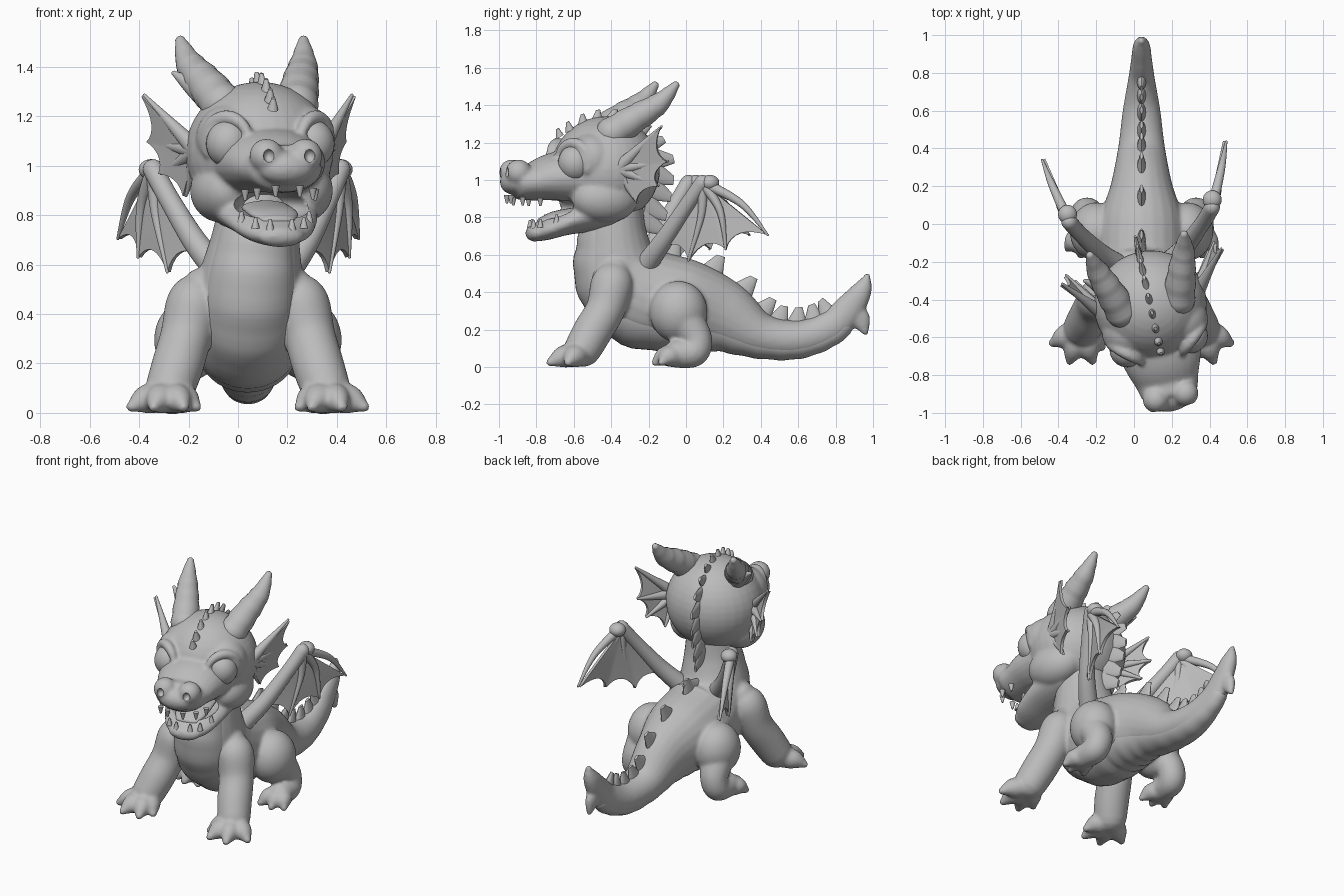
import bpy, bmesh, math
from math import sin, cos, pi, radians
from mathutils import Matrix, Vector as V

if "Cube" in bpy.data.objects:
    bpy.data.objects.remove(bpy.data.objects["Cube"])

grey = bpy.data.materials.new("plain_grey")
grey.use_nodes = True
grey.diffuse_color = (0.5, 0.5, 0.5, 1)
grey.node_tree.nodes["Principled BSDF"].inputs["Base Color"].default_value = grey.diffuse_color

X = V((1, 0, 0))
KEEP, FLIP = Matrix(), Matrix.Scale(-1, 4, X)
BODY = Matrix.Translation((0.04, 0, 0))
HEAD = Matrix.Translation((0.08, -0.4, 0)) @ Matrix.Rotation(radians(12.5), 4, 'Z')
WINGS = BODY @ Matrix.Rotation(0.1, 4, 'Z')


def spline(stations, steps=8):
    """Smooth a list of (x, y, z, half width, half height) stations."""
    pts = [V(s if len(s) == 5 else (*s, s[3])) for s in stations]
    out = []
    for i in range(len(pts) - 1):
        a, b, c, d = (pts[max(0, min(len(pts) - 1, i + k))] for k in (-1, 0, 1, 2))
        for k in range(steps):
            t = k / steps
            out.append(b + (c - a) * t / 2 + (a * 2 - b * 5 + c * 4 - d) * t * t / 2
                       + (b * 3 - a - c * 3 + d) * t ** 3 / 2)
    return out + [pts[-1]]


def frames(samples):
    """Centre, tangent, side and dorsal direction, and the two radii."""
    out = []
    for i, s in enumerate(samples):
        t = (samples[min(i + 1, len(samples) - 1)] - samples[max(i - 1, 0)]).to_3d().normalized()
        side = (X - t * t.x).normalized()
        out.append((s.to_3d(), t, side, side.cross(t), s[3], s[4]))
    return out


def tube(bm, samples, sides=24):
    """Elliptical tube with rounded ends."""
    f = frames(samples)
    cap = []
    for end, sign in ((f[0], -1), (f[-1], 1)):
        c, t, sd, n, w, h = end
        cap.append([(c + t * sign * min(w, h) * sin(a), t, sd, n, w * cos(a), h * cos(a))
                    for a in (0.4, 0.8, 1.15, 1.45)])
    rings = []
    for c, t, sd, n, w, h in cap[0][::-1] + f + cap[1]:
        rings.append([bm.verts.new(c + sd * w * cos(2 * pi * k / sides) + n * h * sin(2 * pi * k / sides))
                      for k in range(sides)])
    for p, q in zip(rings, rings[1:]):
        for k in range(sides):
            bm.faces.new((p[k], p[k - 1], q[k - 1], q[k]))
    bm.faces.new(rings[0])
    bm.faces.new(rings[-1][::-1])


def loft(bm, *stations):
    tube(bm, spline(stations))


def ball(bm, centre, radii):
    m = Matrix.Translation(centre) @ Matrix.Diagonal((*radii, 1))
    bmesh.ops.create_uvsphere(bm, u_segments=32, v_segments=20, radius=1, matrix=m)


def spike(bm, base, up, along, length, height, thick):
    m = Matrix((X * thick, along * length, up * height)).transposed().to_4x4()
    m.translation = base + up * height * 0.4
    bmesh.ops.create_cone(bm, cap_ends=True, segments=12, radius1=0.5, radius2=0.17, depth=1, matrix=m)


def mirror(bm):
    new = bmesh.ops.duplicate(bm, geom=bm.verts[:] + bm.edges[:] + bm.faces[:])["geom"]
    bmesh.ops.transform(bm, matrix=FLIP, verts=[g for g in new if isinstance(g, bmesh.types.BMVert)])


def finish(name, bm, frame):
    bm.transform(frame)
    bmesh.ops.recalc_face_normals(bm, faces=bm.faces[:])
    mesh = bpy.data.meshes.new(name)
    bm.to_mesh(mesh)
    bm.free()
    mesh.materials.append(grey)
    ob = bpy.data.objects.new(name, mesh)
    bpy.context.collection.objects.link(ob)
    bpy.ops.object.select_all(action='DESELECT')
    ob.select_set(True)
    bpy.context.view_layer.objects.active = ob
    bpy.ops.object.shade_smooth_by_angle(angle=radians(50))
    return ob


def fuse(ob, cutter=None):
    """Melt overlapping volumes into one skin."""
    r = ob.modifiers.new("fuse", 'REMESH')
    r.mode, r.voxel_size, r.use_smooth_shade = 'VOXEL', 0.011, True
    s = ob.modifiers.new("soften", 'SMOOTH')
    s.factor, s.iterations = 0.5, 6
    if cutter:
        b = ob.modifiers.new("openings", 'BOOLEAN')
        b.operation, b.object = 'DIFFERENCE', cutter
        cutter.hide_render = True
        cutter.hide_set(True)


def single(name, frame, build):
    bm = bmesh.new()
    build(bm)
    return finish(name, bm, frame)


def pair(name, frame, build):
    for side, m in (("left", KEEP), ("right", FLIP)):
        single(f"{side}_{name}", frame @ m, build)


def toe(bm, root, tip, r):
    a, b = V(root), V(tip)
    m = a.lerp(b, 0.6)
    loft(bm, (*a, r), (m.x, m.y, 0.055, r), (*b, r * 0.4))


def fan(bm, hub, tips, pull, thick):
    """Scalloped membrane spread between a hub and its finger tips."""
    hub = V(hub)
    for a, b in zip(tips, tips[1:]):
        a, b = V(a), V(b)
        ctrl = a.lerp(b, 0.5).lerp(hub, pull)
        edge = [a * (1 - t) ** 2 + ctrl * 2 * t * (1 - t) + b * t * t for t in (k / 8 for k in range(9))]
        for p, q in zip(edge, edge[1:]):
            bm.faces.new([bm.verts.new(v) for v in (hub, p, q)])
    bmesh.ops.remove_doubles(bm, verts=bm.verts[:], dist=0.0005)
    bmesh.ops.recalc_face_normals(bm, faces=bm.faces[:])
    bmesh.ops.solidify(bm, geom=bm.faces[:], thickness=thick)


# Body: legs and feet, then the trunk running from neck to tail tip
trunk = spline([(0.04, -0.38, 0.88, 0.15), (0.03, -0.385, 0.7, 0.18), (0.01, -0.355, 0.51, 0.22, 0.235),
                (0, -0.23, 0.38, 0.24, 0.265), (0, 0, 0.34, 0.23, 0.235), (0, 0.2, 0.275, 0.165, 0.19),
                (0, 0.4, 0.17, 0.125, 0.12), (0, 0.6, 0.15, 0.1), (0, 0.77, 0.21, 0.07, 0.09),
                (0, 0.87, 0.31, 0.055, 0.08), (0, 0.94, 0.41, 0.045, 0.055), (0, 0.97, 0.485, 0.018)])


def body(bm):
    loft(bm, (0.18, -0.38, 0.5, 0.09), (0.215, -0.395, 0.44, 0.115), (0.25, -0.43, 0.31, 0.105),
         (0.285, -0.5, 0.19, 0.105), (0.315, -0.55, 0.1, 0.1))
    for tip in ((0.47, -0.63, 0.025), (0.38, -0.725, 0.025), (0.26, -0.725, 0.025), (0.21, -0.65, 0.025)):
        toe(bm, (0.32, -0.55, 0.07), tip, 0.06)
    ball(bm, (0.24, -0.04, 0.295), (0.14, 0.155, 0.165))
    loft(bm, (0.27, 0.0, 0.24, 0.1), (0.285, 0.055, 0.15, 0.085), (0.3, 0.04, 0.08, 0.08), (0.31, -0.05, 0.07, 0.075))
    for tip in ((0.23, -0.15, 0.025), (0.32, -0.165, 0.025), (0.39, -0.13, 0.025)):
        toe(bm, (0.31, -0.04, 0.06), tip, 0.055)
    mirror(bm)
    tube(bm, trunk)
    loft(bm, (0, 0.86, 0.33, 0.04), (0, 0.925, 0.26, 0.035, 0.06), (0, 0.96, 0.185, 0.018))


fuse(single("body", BODY, body))


# Belly plates: a ribbed strip following the underside
def belly(bm):
    strip = []
    for i, (c, t, sd, n, w, h) in enumerate(frames(trunk)[7:68]):
        rib = 0.68 + 0.05 * abs(sin(pi * i / 4.001 + 0.4))
        strip.append(V((*(c - n * h * 0.35), w * 0.86, h * rib)))
    tube(bm, strip, 40)


single("belly_plates", BODY, belly)


# Crest along the back and tail
def crest(bm):
    path = frames(trunk)
    for i in (22, 28, 35, 41, 46, 51, 56, 61, 66):
        c, t, sd, n, w, h = path[i]
        size = 0.17 - 0.001 * i
        spike(bm, c + n * h * 0.94, (n + t * 0.3).normalized(), t, size, size * 0.75, 0.05)


single("back_crest", BODY, crest)


# Head: brows, cheeks, nose, skull and both jaws
EYE, OUT, ACROSS = V((0.172, -0.235, 1.09)), V((0.65, -0.75, 0.05)), V((0.75, 0.65, 0))


def head(bm):
    arc = []
    for k in range(9):
        a = radians(-25 + 29 * k)
        p = EYE + OUT * 0.02 + (ACROSS * cos(a) + V((0, 0, 1)) * sin(a)) * 0.105
        arc.append((*p, 0.014 + 0.016 * max(0, sin(a))))
    loft(bm, *arc)
    ball(bm, (0.145, -0.14, 1.11), (0.14, 0.14, 0.14))
    ball(bm, (0.165, -0.07, 0.9), (0.125, 0.18, 0.13))
    ball(bm, (0.08, -0.525, 1.04), (0.07, 0.07, 0.07))
    mirror(bm)
    ball(bm, (0, -0.03, 1.055), (0.3, 0.29, 0.285))
    loft(bm, (0, -0.1, 1.02, 0.25, 0.17), (0, -0.32, 1.01, 0.21, 0.135), (0, -0.44, 0.99, 0.17, 0.1),
         (0, -0.51, 0.99, 0.15, 0.095), (0, -0.535, 0.99, 0.12, 0.07))
    loft(bm, (0, -0.06, 0.85, 0.23, 0.13), (0, -0.24, 0.785, 0.195, 0.08), (0, -0.36, 0.735, 0.15, 0.058),
         (0, -0.42, 0.715, 0.1, 0.045))


def openings(bm):
    ball(bm, (0.085, -0.595, 1.04), (0.022, 0.03, 0.027))
    mirror(bm)
    ball(bm, (0, -0.28, 0.84), (0.155, 0.2, 0.068))


cutter = single("mouth_and_nostril_cutter", HEAD, openings)
fuse(single("head", HEAD, head), cutter)
pair("eye", HEAD, lambda bm: ball(bm, EYE, (0.092, 0.092, 0.098)))
single("tongue", HEAD, lambda bm: loft(bm, (0, -0.15, 0.83, 0.1, 0.03), (0, -0.3, 0.805, 0.1, 0.03),
                                       (0, -0.38, 0.78, 0.07, 0.02)))


# Teeth
def teeth(bm):
    for x, y, z, up in ((0.115, -0.51, 0.905, -1), (0.05, -0.56, 0.915, -1), (0.145, -0.42, 0.9, -1),
                        (0.1, -0.41, 0.75, 1), (0.045, -0.435, 0.745, 1), (0.14, -0.33, 0.775, 1)):
        spike(bm, V((x, y, z)), V((0, 0, up)), V((0, 1, 0)), 0.035, 0.045, 0.035)


pair("teeth", HEAD, teeth)


# Ringed horns
def horn(bm):
    s = spline([(0.155, -0.03, 1.25, 0.085), (0.195, 0.09, 1.33, 0.075), (0.235, 0.21, 1.41, 0.056),
                (0.255, 0.295, 1.505, 0.022)])
    for i, p in enumerate(s):
        p[3] = p[4] = p[3] * (1.04 - 0.06 * (i % 5) / 4)
    tube(bm, s)


pair("horn", HEAD, horn)
single("right_small_horn", HEAD, lambda bm: loft(bm, (-0.17, 0.05, 1.26, 0.06), (-0.24, 0.12, 1.32, 0.04),
                                                 (-0.31, 0.17, 1.375, 0.01)))

# Ear fins
EAR, EAR_TIPS = (0.255, -0.02, 1.06), [(0.43, 0.18, 1.285), (0.4, 0.22, 1.1), (0.36, 0.18, 0.97), (0.28, 0.08, 0.88)]


def ear(bm):
    fan(bm, EAR, EAR_TIPS, 0.3, 0.018)
    for tip in EAR_TIPS:
        loft(bm, (*EAR, 0.04), (*V(EAR).lerp(V(tip), 0.5), 0.022), (*tip, 0.007))


pair("ear_fin", HEAD, ear)


# Crest over the head and down the neck
def head_crest(bm):
    line = spline([(0, -0.29, 1.245, 0.05), (0, -0.16, 1.315, 0.06), (0, 0, 1.335, 0.075), (0, 0.15, 1.265, 0.1),
                   (0, 0.24, 1.12, 0.14), (0, 0.23, 0.96, 0.15), (0, 0.19, 0.79, 0.15)], 4)
    for c, t, sd, n, w, h in frames(line)[::2]:
        spike(bm, c - n * 0.012, (n + t * 0.3).normalized(), t, w, w * 0.9, 0.045)


single("head_crest", HEAD, head_crest)

# Wings: arm, knuckle, fingers and membrane
WRIST = (0.38, 0.05, 0.985)
WING_TIPS = [(0.49, 0.39, 0.705), (0.43, 0.17, 0.63), (0.33, -0.02, 0.57), (0.19, -0.18, 0.62)]


def wing(bm):
    fan(bm, WRIST, WING_TIPS, 0.3, 0.018)
    loft(bm, (0.11, -0.23, 0.54, 0.06), (0.22, -0.14, 0.68, 0.05), (0.32, -0.03, 0.86, 0.042), (*WRIST, 0.042))
    ball(bm, (0.385, 0.09, 0.985), (0.05, 0.05, 0.042))
    for x, y, z in WING_TIPS[:3]:
        mid = V(WRIST).lerp(V((x, y, z)), 0.5) + V((0.015, 0.03, 0.03))
        loft(bm, (*WRIST, 0.03), (*mid, 0.02), (x, y, z, 0.006))


pair("wing", WINGS, wing)
